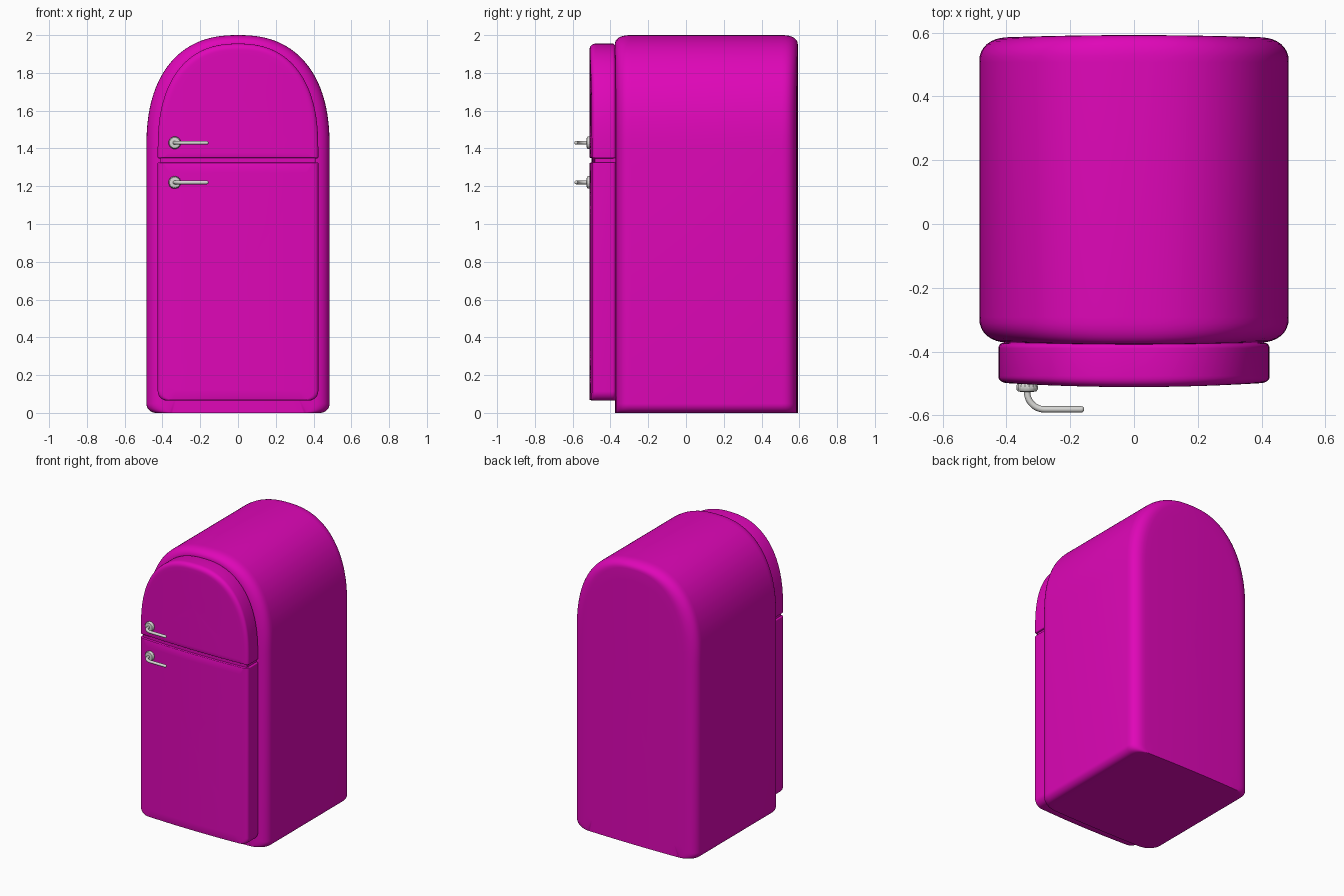
import bpy
import bmesh
from math import sin, cos, pi

cube = bpy.data.objects.get("Cube")
if cube:
    bpy.data.objects.remove(cube, do_unlink=True)


def make_material(name, colour):
    mat = bpy.data.materials.new(name)
    mat.use_nodes = True
    mat.diffuse_color = colour
    bsdf = mat.node_tree.nodes["Principled BSDF"]
    bsdf.inputs["Base Color"].default_value = colour
    return mat


pink = make_material("magenta enamel", (0.74, 0.002, 0.48, 1))
steel = make_material("pale steel", (0.68, 0.68, 0.66, 1))


def finish(obj, mat):
    obj.data.materials.append(mat)
    bpy.ops.object.select_all(action="DESELECT")
    obj.select_set(True)
    bpy.context.view_layer.objects.active = obj
    bpy.ops.object.shade_smooth_by_angle(angle=40 * pi / 180)


def mesh_object(name, bm, mat):
    bmesh.ops.remove_doubles(bm, verts=bm.verts, dist=0.0001)
    bmesh.ops.recalc_face_normals(bm, faces=bm.faces)
    mesh = bpy.data.meshes.new(name)
    bm.to_mesh(mesh)
    bm.free()
    obj = bpy.data.objects.new(name, mesh)
    bpy.context.collection.objects.link(obj)
    finish(obj, mat)


def bridge(bm, rings):
    """Skin consecutive rings and close both ends."""
    count = len(rings[0])
    for a, b in zip(rings, rings[1:]):
        for i in range(count):
            j = (i + 1) % count
            bm.faces.new((a[i], a[j], b[j], b[i]))
    bm.faces.new(rings[0])
    bm.faces.new(rings[-1])


def outline(w, z0, z1, foot, arch):
    """Closed x-z outline: flat base, round feet, squarish arched top."""
    ax, az = min(arch[0], w), arch[1]
    half = [((w - foot) * i / 10, z0) for i in range(10)]
    for i in range(9):
        a = pi / 2 * i / 8
        half.append((w - foot + foot * sin(a), z0 + foot - foot * cos(a)))
    for i in range(33):
        a = pi / 2 * i / 32
        half.append((w - ax + ax * cos(a) ** 0.84, z1 - az + az * sin(a) ** 0.84))
    half += [((w - ax) * (1 - i / 10), z1) for i in range(1, 11)]
    return half + [(-x, z) for x, z in reversed(half)]


def shell(name, w, z0, z1, foot, arch, front, back, inset):
    """Extrude the outline along y. front/back = (y, edge depth, bulge);
    inset = how far the rounded edge draws in at side, top and bottom."""
    bm = bmesh.new()
    rings = []

    def ring(end, sign, t, scale=1.0):
        y, depth, bulge = end
        f = 1 - sin(t) ** 0.87
        pts = outline(w - inset[0] * f, z0 + inset[2] * f, z1 - inset[1] * f, foot, arch)
        zc = (z0 + z1) / 2
        verts = []
        for x, z in pts:
            x, z = x * scale, zc + (z - zc) * scale
            bow = bulge * (x / w) ** 2 * cos(t)
            dy = depth * (1 - cos(t) ** 0.87) + bow
            verts.append(bm.verts.new((x, y + sign * dy, z)))
        rings.append(verts)

    scales = (0.02, 0.25, 0.5, 0.75, 0.92)
    angles = [pi / 2 * i / 8 for i in range(9)]
    for s in scales:
        ring(front, 1, 0, s)
    for t in angles:
        ring(front, 1, t)
    for t in reversed(angles):
        ring(back, -1, t)
    for s in reversed(scales):
        ring(back, -1, 0, s)
    bridge(bm, rings)
    mesh_object(name, bm, pink)


# Cabinet and doors
shell("cabinet", 0.485, 0, 2.0, 0.05, (1, 0.6),
      (-0.377, 0.085, 0.008), (0.592, 0.085, 0.01), (0.09, 0.05, 0))
shell("freezer_door", 0.425, 1.348, 1.955, 0.006, (1, 0.56),
      (-0.511, 0.035, 0.014), (-0.37, 0.02, 0), (0.028, 0.035, 0.005))
shell("main_door", 0.425, 0.065, 1.326, 0.05, (0.006, 0.006),
      (-0.511, 0.035, 0.014), (-0.37, 0.02, 0), (0.028, 0.005, 0.006))
shell("door_seal", 0.41, 1.30, 1.37, 0.004, (0.004, 0.004),
      (-0.499, 0.02, 0.014), (-0.37, 0.01, 0), (0.015, 0, 0))


def handle(prefix, z):
    x0 = -0.335
    # Finely fluted rose against the door, rounded at the front
    bm = bmesh.new()
    count, rings = 32, []
    for y, r in ((-0.49, 0.028), (-0.508, 0.034), (-0.519, 0.034),
                 (-0.525, 0.029), (-0.527, 0.012)):
        rings.append([])
        for i in range(count):
            a = 2 * pi * i / count
            rr = r * (1 if i % 2 else 0.94)
            rings[-1].append(bm.verts.new((x0 + rr * cos(a), y, z + rr * sin(a))))
    bridge(bm, rings)
    mesh_object(prefix + "_handle_rose", bm, steel)

    # Bent lever with a rounded tip
    radius, bend, reach, tip = 0.010, 0.055, -0.581, -0.166
    path = [(x0, -0.50, radius)]
    for i in range(13):
        a = pi / 2 * i / 12
        path.append((x0 + bend * (1 - cos(a)), reach + bend * (1 - sin(a)), radius))
    for i in range(7):
        a = pi / 2 * i / 6
        path.append((tip + radius * sin(a), reach, radius * max(cos(a), 0.05)))
    curve = bpy.data.curves.new(prefix + "_handle_lever", "CURVE")
    curve.dimensions = "3D"
    curve.bevel_depth = 1.0
    curve.bevel_resolution = 4
    curve.use_fill_caps = True
    spline = curve.splines.new("POLY")
    spline.points.add(len(path) - 1)
    for p, (x, y, r) in zip(spline.points, path):
        p.co = (x, y, z, 1)
        p.radius = r
    obj = bpy.data.objects.new(prefix + "_handle_lever", curve)
    bpy.context.collection.objects.link(obj)
    bpy.ops.object.select_all(action="DESELECT")
    obj.select_set(True)
    bpy.context.view_layer.objects.active = obj
    bpy.ops.object.convert(target="MESH")
    finish(bpy.context.view_layer.objects.active, steel)


handle("freezer", 1.43)
handle("main", 1.22)
